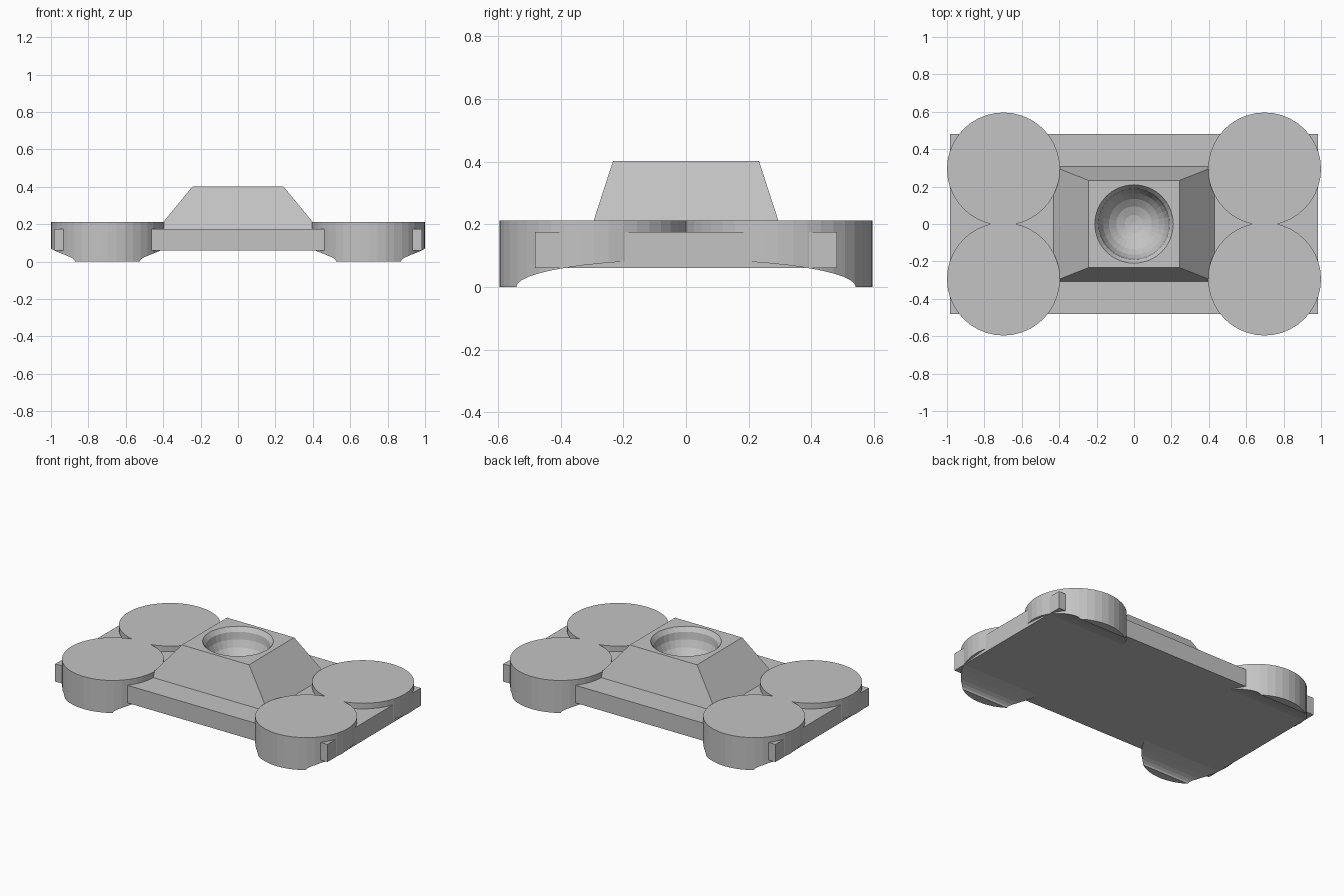
import bpy, bmesh, math

if "Cube" in bpy.data.objects:
    bpy.data.objects.remove(bpy.data.objects["Cube"])

grey = bpy.data.materials.new("plain grey")
grey.diffuse_color = (0.55, 0.55, 0.55, 1)
grey.use_nodes = True
grey.node_tree.nodes["Principled BSDF"].inputs["Base Color"].default_value = grey.diffuse_color


def loft(name, rings):
    """Closed solid skinned through a list of equal-length rings, bottom to top."""
    bm = bmesh.new()
    loops = [[bm.verts.new(p) for p in ring] for ring in rings]
    n = len(loops[0])
    for a, b in zip(loops, loops[1:]):
        for i in range(n):
            j = (i + 1) % n
            bm.faces.new((a[i], a[j], b[j], b[i]))
    bm.faces.new(loops[0][::-1])
    bm.faces.new(loops[-1])
    bmesh.ops.recalc_face_normals(bm, faces=bm.faces)
    me = bpy.data.meshes.new(name)
    bm.to_mesh(me)
    bm.free()
    me.materials.append(grey)
    ob = bpy.data.objects.new(name, me)
    bpy.context.collection.objects.link(ob)
    return ob


def rect(hx, hy, z):
    return [(-hx, -hy, z), (hx, -hy, z), (hx, hy, z), (-hx, hy, z)]


def circle(cx, cy, r, z, n=40):
    return [(cx + r * math.cos(2 * math.pi * i / n),
             cy + r * math.sin(2 * math.pi * i / n), z) for i in range(n)]


def cut(ob, cutter):
    mod = ob.modifiers.new("cut", 'BOOLEAN')
    mod.operation = 'DIFFERENCE'
    mod.solver = 'EXACT'
    mod.object = cutter
    bpy.context.view_layer.objects.active = ob
    bpy.ops.object.modifier_apply(modifier=mod.name)


# flat base plate
loft("base_plate", [rect(0.983, 0.482, 0.06), rect(0.983, 0.482, 0.175)])

# four round corner feet, hollowed underneath by a shallow arch along x
arch = loft("arch_cutter", [
    [(x, 0.542 * math.cos(2 * math.pi * i / 48), 0.087 * math.sin(2 * math.pi * i / 48))
     for i in range(48)] for x in (-1.5, 1.5)])
for sx, side in ((-1, "left"), (1, "right")):
    for sy, end in ((-1, "front"), (1, "back")):
        foot = loft(f"{end}_{side}_foot",
                    [circle(sx * 0.698, sy * 0.294, 0.302, z) for z in (0, 0.212)])
        cut(foot, arch)

# tapered pedestal with a round bowl sunk in its top
pedestal = loft("pedestal", [rect(0.43, 0.307, 0.174), rect(0.243, 0.233, 0.402)])
bowl = [circle(0, 0, 0.19 * math.sin(math.radians(a)),
               0.375 - 0.18 * math.cos(math.radians(a)), 32)
        for a in (3, 15, 30, 45, 60, 75, 90)]
bowl += [circle(0, 0, 0.21, 0.402, 32), circle(0, 0, 0.21, 0.5, 32)]
bowl_cutter = loft("bowl_cutter", bowl)
cut(pedestal, bowl_cutter)

# cutters are no longer needed
for helper in (arch, bowl_cutter):
    helper.hide_render = True
    bpy.data.objects.remove(helper)
